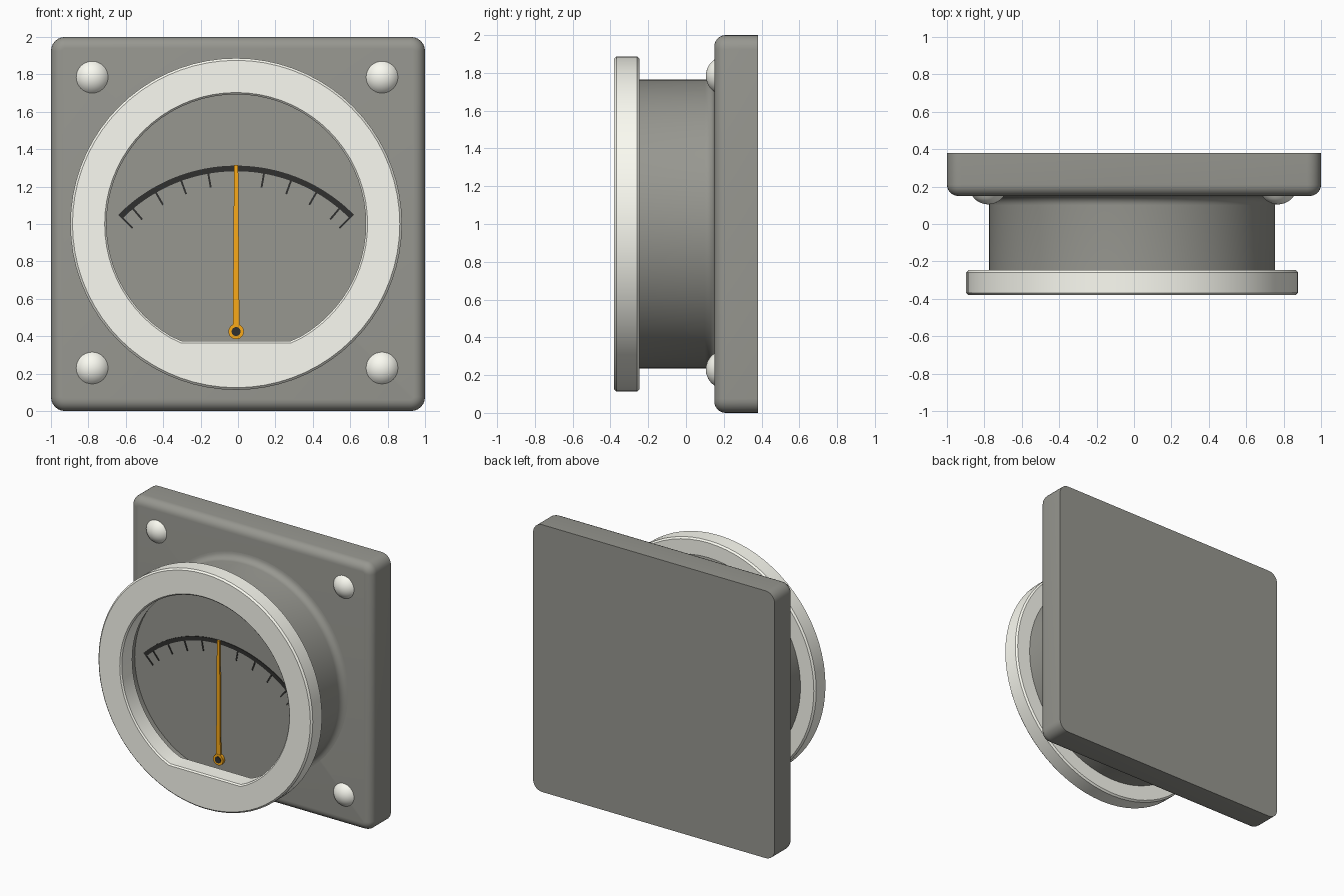
import bpy, bmesh, math
from math import sin, cos, pi, radians

if "Cube" in bpy.data.objects:
    bpy.data.objects.remove(bpy.data.objects["Cube"])

CX, CZ = -0.01, 1.0        # dial centre
PX, PZ = -0.01, 0.425      # needle pivot
FRONT = -0.25              # y of the drum rim
FACE = -0.20               # y of the recessed dial face
SEG = 72


def material(name, rgb):
    m = bpy.data.materials.new(name)
    m.diffuse_color = (*rgb, 1)
    m.use_nodes = True
    m.node_tree.nodes["Principled BSDF"].inputs["Base Color"].default_value = m.diffuse_color
    return m


GREY = material("grey_paint", (0.31, 0.31, 0.28))
IVORY = material("ivory", (0.97, 0.97, 0.89))
DARK = material("dark_marks", (0.03, 0.03, 0.028))
ORANGE = material("orange", (0.95, 0.40, 0.01))


def finish(bm, name, mat):
    bmesh.ops.recalc_face_normals(bm, faces=bm.faces)
    me = bpy.data.meshes.new(name)
    bm.to_mesh(me)
    bm.free()
    ob = bpy.data.objects.new(name, me)
    bpy.context.collection.objects.link(ob)
    me.materials.append(mat)
    bpy.ops.object.select_all(action='DESELECT')
    ob.select_set(True)
    bpy.context.view_layer.objects.active = ob
    bpy.ops.object.shade_smooth_by_angle(angle=radians(35))
    return ob


def loft(name, rings, mat, closed=False):
    """Skin a stack of equal-length loops; cap the ends or join them."""
    bm = bmesh.new()
    loops = [[bm.verts.new(p) for p in r] for r in rings]
    pairs = list(zip(loops, loops[1:]))
    if closed:
        pairs.append((loops[-1], loops[0]))
    for a, b in pairs:
        n = len(a)
        for i in range(n):
            j = (i + 1) % n
            bm.faces.new((a[i], a[j], b[j], b[i]))
    if not closed:
        bm.faces.new(loops[0])
        bm.faces.new(loops[-1])
    return finish(bm, name, mat)


def circle(r, y, x=CX, z=CZ, n=SEG):
    return [(x + r * cos(2 * pi * i / n), y, z + r * sin(2 * pi * i / n)) for i in range(n)]


def rounded_square(h, r, y, steps=6):
    pts = []
    for k, (sx, sz) in enumerate(((1, 1), (-1, 1), (-1, -1), (1, -1))):
        for i in range(steps + 1):
            a = pi / 2 * (k + i / steps)
            pts.append((sx * (h - r) + r * cos(a), y, 1 + sz * (h - r) + r * sin(a)))
    return pts


def d_loop(r, flat, y):
    """Circle cut off by a straight lower edge."""
    pts = []
    for i in range(SEG):
        a = 2 * pi * i / SEG
        rr = min(r, flat / -sin(a)) if sin(a) < -0.1 else r
        pts.append((CX + rr * cos(a), y, CZ + rr * sin(a)))
    return pts


def slab(outline, y0, y1, name, mat):
    """Extrude an xz outline between two depths."""
    return loft(name, [[(x, y, z) for x, z in outline] for y in (y0, y1)], mat)


def polar(r, deg):
    return PX + r * sin(radians(deg)), PZ + r * cos(radians(deg))


# Mounting plate, front edges rounded, back edge sharp
b = 0.06
rings = [rounded_square(1, 0.075, 0.38)]
for i in range(7):
    t = pi / 2 * i / 6
    d = b * (1 - cos(t))
    rings.append(rounded_square(1 - d, 0.075 - d, 0.15 + b * (1 - sin(t))))
loft("mounting_plate", rings, GREY)

# Drum housing: recessed dial face, rim, and a fillet where it meets the plate
f = 0.05
rings = [circle(0.705, FACE), circle(0.705, FRONT), circle(0.765, FRONT)]
for i in range(7):
    t = pi / 2 * i / 6
    rings.append(circle(0.765 + f * (1 - cos(t)), 0.15 - f + f * sin(t)))
rings.append(circle(0.765 + f, 0.17))
loft("drum_housing", rings, GREY)

# Bezel ring with flat-bottomed opening
loft("bezel", [
    circle(0.875, -0.247), circle(0.887, -0.259),
    circle(0.887, -0.368), circle(0.875, -0.38),
    d_loop(0.703, 0.635, -0.38), d_loop(0.693, 0.625, -0.37),
    d_loop(0.693, 0.625, -0.247)], IVORY, closed=True)

# Domed screws, each a shallow spherical cap
cap_h, cap_r = 0.045, 0.085
ball = (cap_r ** 2 + cap_h ** 2) / (2 * cap_h)
half = math.asin(cap_r / ball)
for sx, side in ((-1, "left"), (1, "right")):
    for z, lev in ((0.23, "lower"), (1.785, "upper")):
        x = -0.005 + sx * 0.775
        rings = [circle(cap_r, 0.165, x, z, 32)]
        for i in range(7):
            t = half * (1 - i / 6.5)
            y = 0.15 - cap_h + ball * (1 - cos(t))
            rings.append(circle(ball * sin(t), y, x, z, 32))
        loft(f"screw_{lev}_{side}", rings, IVORY)

# Scale arc
bm = bmesh.new()
sections = []
for i in range(49):
    sec = []
    for r, y in ((0.887, FACE + 0.003), (0.887, FACE - 0.004), (0.857, FACE - 0.004), (0.857, FACE + 0.003)):
        x, z = polar(r, -45.3 + 90.6 * i / 48)
        sec.append(bm.verts.new((x, y, z)))
    sections.append(sec)
for s, t in zip(sections, sections[1:]):
    for i in range(4):
        j = (i + 1) % 4
        bm.faces.new((s[i], s[j], t[j], t[i]))
bm.faces.new(sections[0])
bm.faces.new(sections[-1])
finish(bm, "scale_arc", DARK)

# Scale ticks
for n, a in enumerate((-45, -40, -30, -20, -10, 0, 10, 20, 30, 40, 45)):
    w = 0.005
    c, s = cos(radians(a)) * w, sin(radians(a)) * w
    (x0, z0), (x1, z1) = polar(0.782, a), polar(0.865, a)
    slab([(x0 - c, z0 + s), (x0 + c, z0 - s), (x1 + c, z1 - s), (x1 - c, z1 + s)],
         FACE + 0.003, FACE - 0.004, f"scale_tick_{n + 1}", DARK)

# Needle, hub and pivot pin
slab([(PX - 0.018, PZ), (PX + 0.018, PZ), (PX + 0.011, PZ + 0.89), (PX - 0.011, PZ + 0.89)],
     FACE - 0.008, FACE - 0.02, "needle", ORANGE)
loft("needle_hub", [circle(0.041, FACE + 0.003, PX, PZ, 32), circle(0.041, FACE - 0.022, PX, PZ, 32)], ORANGE)
loft("pivot_pin", [circle(0.024, FACE, PX, PZ, 24), circle(0.024, FACE - 0.026, PX, PZ, 24)], DARK)
